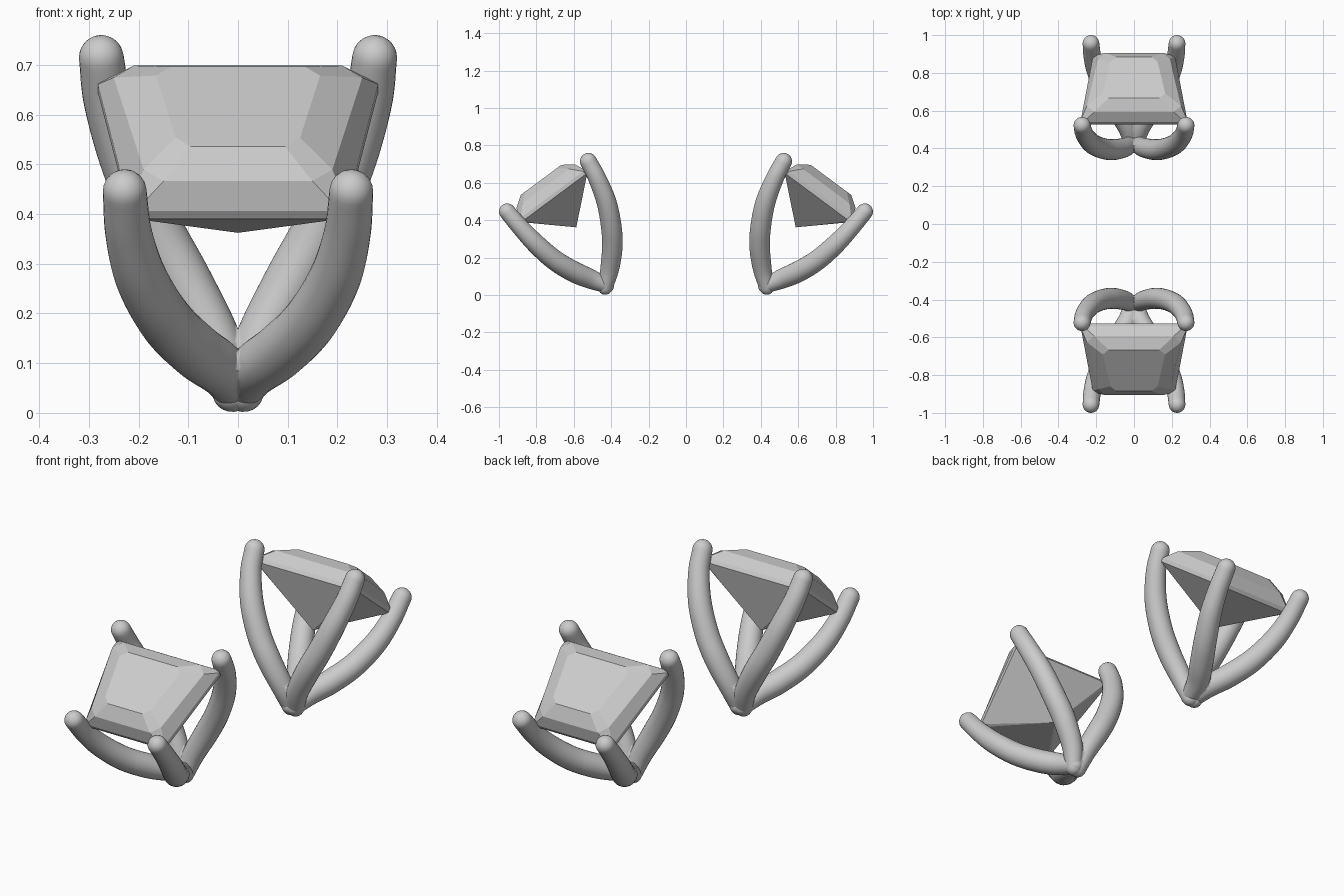
import bpy, bmesh, math
from mathutils import Vector

if "Cube" in bpy.data.objects:
    bpy.data.objects.remove(bpy.data.objects["Cube"])


def make_object(name, bm, mirror_x):
    bmesh.ops.recalc_face_normals(bm, faces=bm.faces)
    me = bpy.data.meshes.new(name)
    bm.to_mesh(me)
    bm.free()
    ob = bpy.data.objects.new(name, me)
    bpy.context.collection.objects.link(ob)
    m = ob.modifiers.new("Mirror", 'MIRROR')
    m.use_axis = (mirror_x, True, False)
    m.use_bisect_axis = (mirror_x, False, False)
    return ob


def spline(points, steps=8):
    # Catmull-Rom samples of (x, y, z, radius)
    p = [Vector(q) for q in points]
    p = [2 * p[0] - p[1]] + p + [2 * p[-1] - p[-2]]
    out = []
    for i in range(1, len(p) - 2):
        a, b, c, d = p[i - 1:i + 3]
        for k in range(steps):
            t = k / steps
            out.append(0.5 * (2 * b + (c - a) * t + (2 * a - 5 * b + 4 * c - d) * t * t
                              + (3 * b - a - 3 * c + d) * t ** 3))
    return out + [p[-2]]


def prong(name, points, sides=28):
    path = spline(points)
    centres = [q.xyz for q in path]
    radii = [q.w for q in path]
    n = len(path)
    tangents = [(centres[min(i + 1, n - 1)] - centres[max(i - 1, 0)]).normalized() for i in range(n)]
    rows = list(zip(centres, tangents, radii))

    # rounded ends
    def cap(i, sign):
        c, t, r = rows[i]
        return [(c + t * sign * r * math.sin(a), t, r * math.cos(a))
                for a in (math.radians(v) for v in (15, 30, 45, 60, 75, 86))]
    rows = cap(0, -1)[::-1] + rows + cap(-1, 1)
    bm = bmesh.new()
    rings = []
    side = Vector((1, 0, 0))
    for c, t, r in rows:
        side = (side - t * side.dot(t)).normalized()
        up = t.cross(side)
        rings.append([bm.verts.new(c + r * (side * math.cos(a) + up * math.sin(a)))
                      for a in (math.tau * k / sides for k in range(sides))])
    for a, b in zip(rings, rings[1:]):
        for k in range(sides):
            j = (k + 1) % sides
            f = bm.faces.new((a[k], a[j], b[j], b[k]))
            f.smooth = True
    for ring in (rings[0], rings[-1]):
        bm.faces.new(ring).smooth = True
    return make_object(name, bm, True)


# Setting prongs: two upright inner, two leaning outer, per stone
prong("inner_prongs", [
    (.012, .432, .042, .04), (.042, .408, .14, .05), (.105, .394, .26, .055),
    (.165, .4, .37, .055), (.222, .426, .50, .053), (.262, .475, .625, .048),
    (.275, .522, .715, .045)])
prong("outer_prongs", [
    (.012, .425, .05, .04), (.035, .515, .088, .053), (.085, .60, .125, .056),
    (.145, .70, .185, .055), (.195, .80, .272, .052), (.22, .885, .362, .047),
    (.228, .956, .446, .044)])

# Faceted stone: tapered rectangular rings in a tilted frame
ORIGIN = Vector((0, .535, .662))
DOWN = Vector((0, .803, -.596))
OUT = Vector((0, .596, .803))


def stone_ring(bm, u0, u1, w0, w1, height, cut):
    pts = [(w0 - cut, u0), (w0, u0 + cut), (w1, u1 - cut), (w1 - cut, u1)]
    pts += [(-x, u) for x, u in reversed(pts)]
    return [bm.verts.new(ORIGIN + Vector((x, 0, 0)) + DOWN * u + OUT * height) for x, u in pts]


bm = bmesh.new()
rings = [stone_ring(bm, *r) for r in (
    (0, .44, .282, .218, -.012, .012),
    (0, .44, .282, .218, .008, .012),
    (.025, .415, .25, .19, .064, .04),
    (.085, .355, .165, .125, .106, .03))]
for a, b in zip(rings, rings[1:]):
    for k in range(8):
        j = (k + 1) % 8
        bm.faces.new((a[k], a[j], b[j], b[k]))
bm.faces.new(rings[-1])
apex = bm.verts.new(ORIGIN + DOWN * .22 + OUT * -.21)
for k in range(8):
    bm.faces.new((rings[0][(k + 1) % 8], rings[0][k], apex))
make_object("cut_stones", bm, False)
